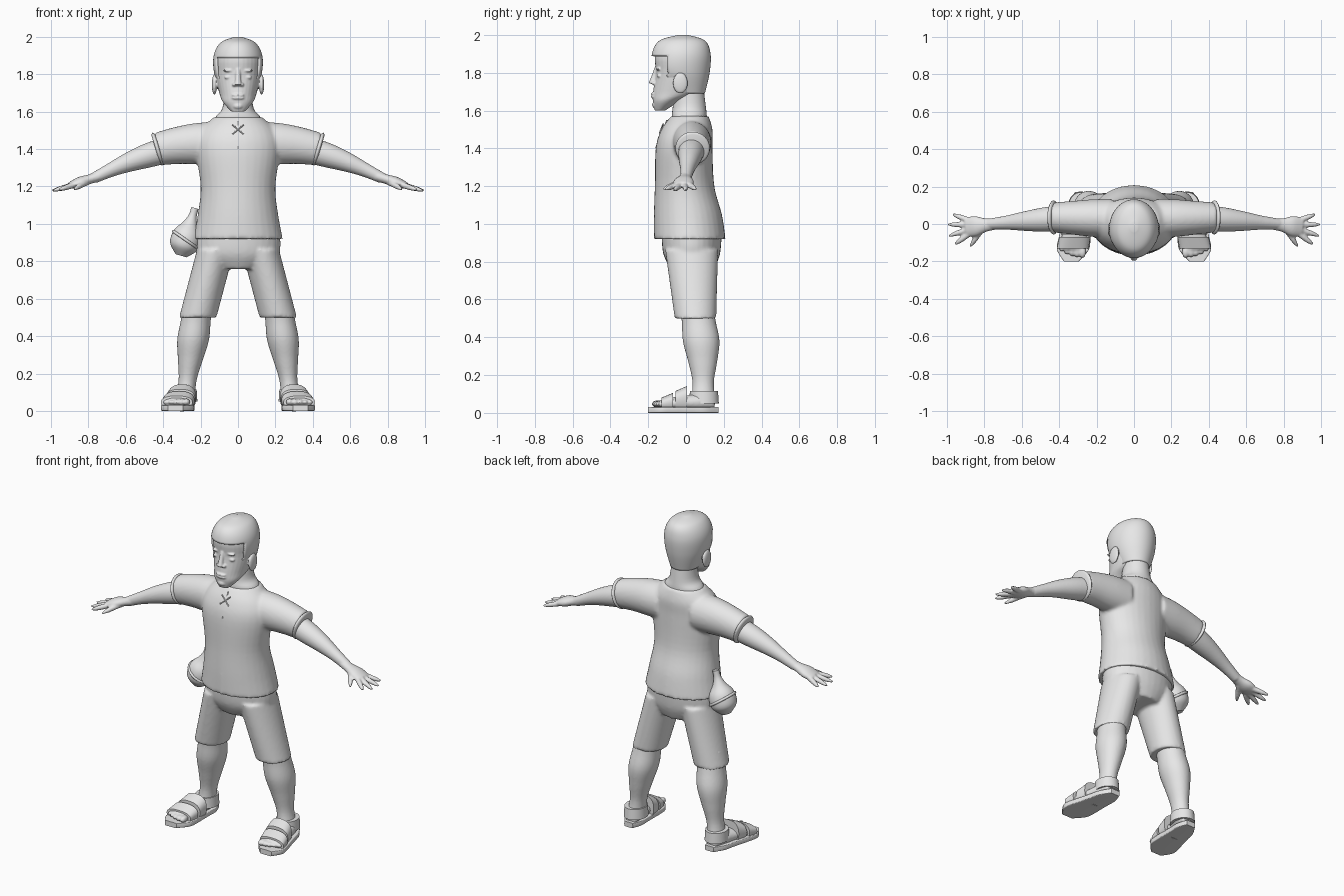
import bpy, bmesh, math
from mathutils import Vector, Matrix

default_cube = bpy.data.objects.get("Cube")
if default_cube:
    bpy.data.objects.remove(default_cube, do_unlink=True)

grey_colour = (.8, .8, .8, 1)
grey = bpy.data.materials.new("plain_grey")
grey.use_nodes = True
grey.diffuse_color = grey_colour
grey.node_tree.nodes["Principled BSDF"].inputs["Base Color"].default_value = grey_colour

X, Y, Z = Matrix.Identity(3)
SIDES = {"left": 1, "right": -1}


def blend(a, b, c, d, t):
    """Catmull-Rom value between b and c."""
    return b + t / 2 * (c - a + t * (2 * a - 5 * b + 4 * c - d + t * (3 * (b - c) + d - a)))


def refine(rings, steps):
    """Insert smoothly interpolated rings between the given ones."""
    fine, last = [], len(rings) - 1
    for i in range(last):
        near = [rings[max(0, min(i + offset, last))] for offset in (-1, 0, 1, 2)]
        for k in range(steps):
            fine.append([blend(*values, k / steps) for values in zip(*near)])
    return fine + [rings[last]]


def loft(bm, rings, u=X, axis=None, side=1, power=2, steps=5, segments=32):
    """Skin rings (x, y, z, radius_u, radius_v); without an axis, rings follow the path."""
    rings = refine(rings, steps)
    centers = [Vector(ring[:3]) for ring in rings]
    loops = []
    for i, center in enumerate(centers):
        t = axis or centers[min(i + 1, len(rings) - 1)] - centers[max(i - 1, 0)]
        t = t.normalized()
        across = (u - t * u.dot(t)).normalized()
        up = t.cross(across)
        loop = []
        for k in range(segments):
            angle = math.tau * k / segments
            c, s = [math.copysign(abs(v) ** (2 / power), v) for v in (math.cos(angle), math.sin(angle))]
            p = center + across * c * rings[i][-2] + up * s * rings[i][-1]
            loop.append(bm.verts.new((p.x * side, p.y, p.z)))
        loops.append(loop)
    for a, b in zip(loops, loops[1:]):
        for k in range(segments):
            bm.faces.new((a[k - 1], a[k], b[k], b[k - 1]))
    bm.faces.new(loops[0])
    bm.faces.new(loops[-1])


def stack(bm, rows, **options):
    """Upright body from rows of (height, half width, front, back)."""
    rings = [(0, (front + back) / 2, z, width, (back - front) / 2) for z, width, front, back in rows]
    loft(bm, rings, axis=Z, **options)


def limb(bm, start, end, radii, flat=(1, 1), bow=(0, 0, 0), thick=None, **options):
    """Evenly spaced radii from start to end, bowed sideways, flattened by a blended ratio."""
    rings = []
    for i, radius in enumerate(radii):
        t = i / (len(radii) - 1)
        center = Vector(start).lerp(Vector(end), t) + Vector(bow) * math.sin(math.pi * t)
        ratio = flat[0] + (flat[1] - flat[0]) * t
        rings.append((*center, radius, thick or radius * ratio))
    loft(bm, rings, **options)


def ball(bm, center, size):
    place = Matrix.Translation(center) @ Matrix.Diagonal((*size, 1))
    bmesh.ops.create_uvsphere(bm, u_segments=20, v_segments=12, radius=1, matrix=place)


def make(name, bm, voxel=None, soften=3):
    """Finish an object; a voxel size fuses its pieces into one skin."""
    bmesh.ops.recalc_face_normals(bm, faces=bm.faces)
    mesh = bpy.data.meshes.new(name)
    bm.to_mesh(mesh)
    bm.free()
    mesh.materials.append(grey)
    ob = bpy.data.objects.new(name, mesh)
    bpy.context.collection.objects.link(ob)
    bpy.ops.object.select_all(action="DESELECT")
    ob.select_set(True)
    bpy.context.view_layer.objects.active = ob
    bpy.ops.object.shade_smooth_by_angle(angle=math.radians(40))
    if voxel:
        fuse = ob.modifiers.new("fuse", "REMESH")
        fuse.mode, fuse.voxel_size, fuse.use_smooth_shade = "VOXEL", voxel, True
        ob.modifiers.new("soften", "SMOOTH").iterations = soften
    return ob


# Shirt: torso and both sleeves fused
sleeve_end = Vector((.43, .035, 1.4))
bm = bmesh.new()
stack(bm, [(.92, .24, -.17, .21), (1.05, .215, -.17, .19), (1.2, .2, -.165, .15),
           (1.4, .225, -.16, .14), (1.5, .2, -.13, .14), (1.57, .13, -.08, .12)])
for side in SIDES.values():
    limb(bm, (.12, .03, 1.43), sleeve_end, [.105, .1, .09, .08], flat=(1.1, 1.1),
         bow=Z * .01, u=Y, side=side)
make("shirt", bm, voxel=.01, soften=5)

# Sleeve cuffs
for name, side in SIDES.items():
    bm = bmesh.new()
    tilt = Vector((1, 0, -.3))
    limb(bm, sleeve_end - tilt * .01, sleeve_end + tilt * .01, [.08, .09, .09, .08],
         u=Y, axis=tilt, side=side, steps=2)
    make(name + "_cuff", bm)

# Neckline slit and crossed lace
bm = bmesh.new()
limb(bm, (0, -.16, 1.4), (0, -.1, 1.55), [.004, .004], segments=8)
for side in SIDES.values():
    limb(bm, (-.03, -.14, 1.48), (.03, -.12, 1.53), [.004, .004], side=side, segments=8)
make("shirt_lacing", bm)

# Shorts: hips and both legs fused
bm = bmesh.new()
stack(bm, [(.95, .225, -.13, .19), (.84, .22, -.12, .18), (.76, .14, -.08, .15)])
for side in SIDES.values():
    limb(bm, (.12, .03, .86), (.215, .05, .5), [.1, .1, .1], flat=(1.4, 1.1), axis=-Z, side=side)
make("shorts", bm, voxel=.01, soften=4)

# Neck
bm = bmesh.new()
stack(bm, [(1.5, .14, -.07, .11), (1.57, .12, -.075, .11), (1.62, .083, -.07, .105),
           (1.74, .07, -.06, .09)])
make("neck", bm)

# Head with nose, lips, chin, eyes, brows and ears
bm = bmesh.new()
stack(bm, [(1.6, .035, -.165, -.11), (1.65, .08, -.175, -.03), (1.7, .1, -.174, .07),
           (1.8, .12, -.16, .11), (1.9, .12, -.16, .11), (1.97, .05, -.08, .04)])
limb(bm, (0, -.155, 1.825), (0, -.18, 1.74), [.012, .014, .019])
for z in (1.673, 1.688):
    ball(bm, (0, -.172, z), (.034, .014, .008))
ball(bm, (0, -.155, 1.63), (.03, .025, .02))
for side in SIDES.values():
    ball(bm, (side * .02, -.168, 1.745), (.012, .015, .01))
    ball(bm, (side * .05, -.142, 1.784), (.024, .012, .01))
    ball(bm, (side * .05, -.147, 1.82), (.03, .012, .007))
    ball(bm, (side * .126, -.03, 1.745), (.014, .04, .055))
make("head", bm, voxel=.005, soften=2)

# Hair cap, opened around the face with sideburns before the ears
bm = bmesh.new()
stack(bm, [(1.69, .085, -.09, .1), (1.8, .126, -.175, .125), (1.9, .13, -.18, .13),
           (1.97, .092, -.14, .1), (2, .02, -.04, .01)], steps=8, segments=64)
bm.normal_update()
opening = []
for face in bm.faces:
    center = face.calc_center_median()
    hairline = 1.89 if center.y < -.095 else 1.75 if center.y < -.06 else 0
    if center.z < hairline or len(face.verts) > 4 and center.z < hair_bottom if (hair_bottom := 1.7) else False:
        opening.append(face)
bmesh.ops.delete(bm, geom=opening, context="FACES")
shell = make("hair", bm).modifiers.new("thickness", "SOLIDIFY")
shell.thickness = .014

# Arms with flat hands, fanned fingers and thumbs
for name, side in SIDES.items():
    bm = bmesh.new()
    limb(bm, (.4, .03, 1.39), (.77, 0, 1.245), [.07, .064, .052, .038, .029],
         bow=Z * .012, u=Y, side=side)
    limb(bm, (.74, 0, 1.256), (.9, -.017, 1.205), [.03, .036, .054, .05],
         flat=(.9, .35), u=Y, side=side)
    for i in range(4):
        knuckle = Vector((.885, .02 - .025 * i, 1.206))
        spread = .36 - i / 3
        reach = Vector((math.cos(spread), math.sin(spread), -.26))
        limb(bm, knuckle, knuckle + reach * (.11 if i in (1, 2) else .09),
             [.016, .015, .013, .006], u=Y, side=side, segments=16)
    limb(bm, (.81, -.02, 1.225), (.875, -.12, 1.185), [.02, .016, .014, .006],
         u=Y, side=side, segments=16)
    make(name + "_arm", bm, voxel=.006)

# Legs with feet and toes, and sandals
for name, side in SIDES.items():
    bm = bmesh.new()
    limb(bm, (.21, .05, .6), (.285, .09, .05), [.08, .08, .085, .066, .048, .055],
         flat=(1.1, 1.2), bow=Y * .015, axis=-Z, side=side)
    limb(bm, (.285, .15, .06), (.33, -.135, .045), [.045, .055, .06, .068, .07],
         flat=(1, .35), axis=-Y, side=side)
    for i in range(5):
        size = .02 - .002 * i
        ball(bm, (side * (.276 + .028 * i), -.15 + .002 * i * i, .047), (size, .032, size))
    make(name + "_leg", bm, voxel=.0075, soften=2)

    bm = bmesh.new()
    limb(bm, (.285, .172, .016), (.335, -.2, .016), [.03, .06, .068, .076, .085, .085, .04],
         thick=.016, axis=-Y, side=side, power=10)
    make(name + "_sandal_sole", bm)

    bm = bmesh.new()
    limb(bm, (.285, .095, .05), (.285, .095, .115), [.068, .064], flat=(1.16, 1.16),
         axis=Z, side=side)
    limb(bm, (.3, .005, .07), (.31, -.055, .06), [.076, .08], flat=(.95, .7),
         axis=-Y, side=side, power=2.5)
    limb(bm, (.316, -.07, .055), (.328, -.13, .045), [.084, .084], flat=(.6, .42),
         axis=-Y, side=side, power=2.5)
    make(name + "_sandal_straps", bm)

# Gourd flask at the right hip with its band
bm = bmesh.new()
limb(bm, (-.305, .03, .83), (-.23, .03, 1.085), [.03, .072, .08, .07, .04, .022, .02])
make("hip_flask", bm)
bm = bmesh.new()
tilt = Matrix.Rotation(math.radians(35), 3, "Y")
flask_middle = Vector((-.28, .03, .915))
band = []
for i in range(33):
    angle = math.tau * i / 32
    point = flask_middle + tilt @ Vector((math.cos(angle), math.sin(angle), 0)) * .08
    band.append((*point, .008, .008))
loft(bm, band, u=tilt @ Z, steps=1, segments=10)
make("flask_band", bm)
